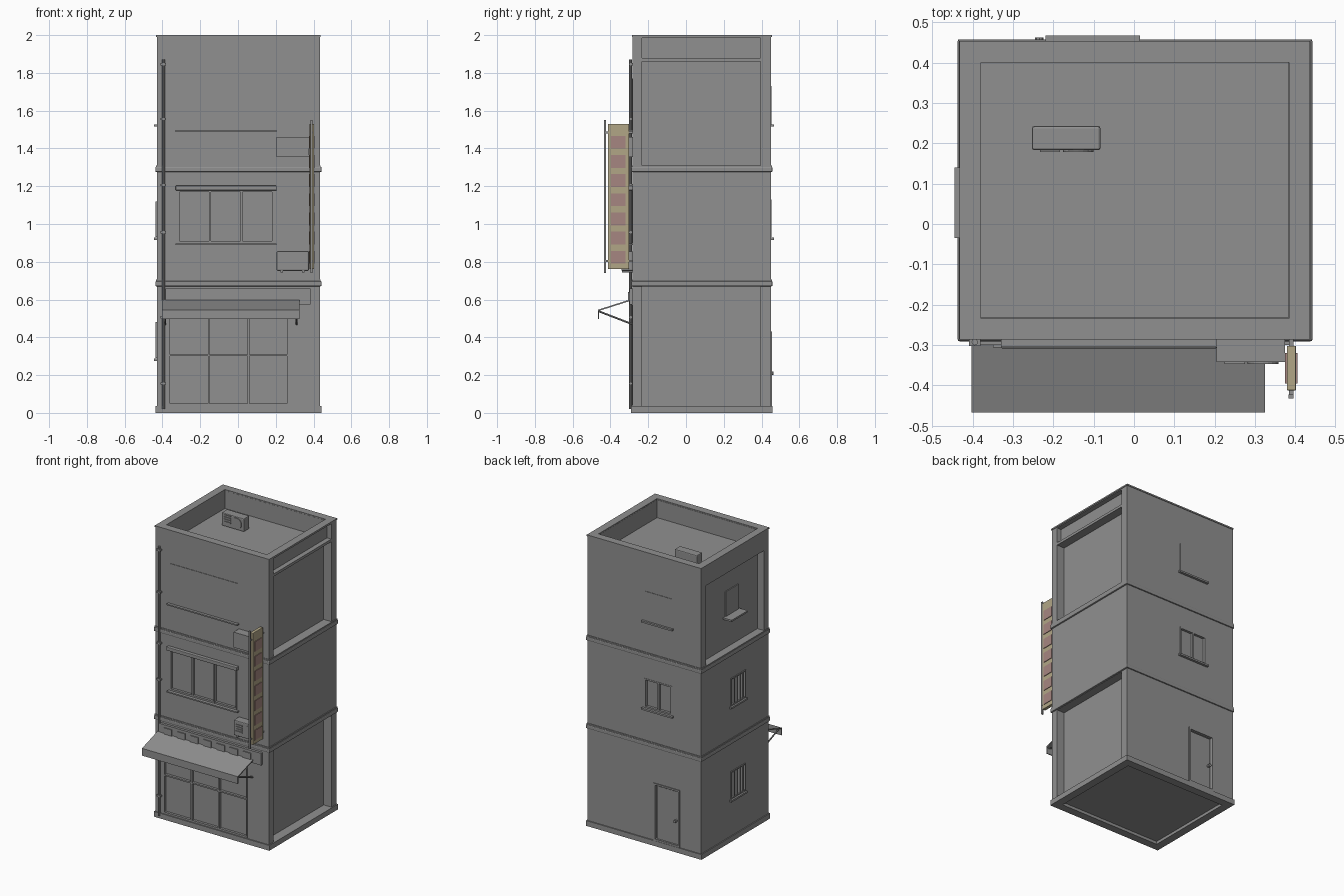
import bpy, bmesh
from mathutils import Vector, Matrix

if "Cube" in bpy.data.objects:
    bpy.data.objects.remove(bpy.data.objects["Cube"])


def material(name, rgb):
    m = bpy.data.materials.new(name)
    m.use_nodes = True
    m.diffuse_color = (*rgb, 1)
    m.node_tree.nodes["Principled BSDF"].inputs["Base Color"].default_value = (*rgb, 1)
    return m


GREY = material("concrete_grey", (0.28, 0.28, 0.28))
TAN = material("sign_tan", (0.44, 0.38, 0.24))
RED = material("sign_red", (0.38, 0.24, 0.22))


def boxes(name, spans, mat=GREY, bevel=0):
    """One object from boxes given as (x0, x1, y0, y1, z0, z1)."""
    bm = bmesh.new()
    for x0, x1, y0, y1, z0, z1 in spans:
        size = Matrix.Diagonal((x1 - x0, y1 - y0, z1 - z0, 1))
        mid = Vector((x0 + x1, y0 + y1, z0 + z1)) / 2
        bmesh.ops.create_cube(bm, size=1, matrix=Matrix.Translation(mid) @ size)
    return finish(name, bm, mat, bevel)


def finish(name, bm, mat, bevel=0):
    me = bpy.data.meshes.new(name)
    bm.to_mesh(me)
    bm.free()
    me.materials.append(mat)
    ob = bpy.data.objects.new(name, me)
    bpy.context.collection.objects.link(ob)
    if bevel:
        mod = ob.modifiers.new("soft_edge", "BEVEL")
        mod.width, mod.segments = bevel, 2
    return ob


def rod(name, a, b, r, sides=8):
    a, b = Vector(a), Vector(b)
    bm = bmesh.new()
    turn = (b - a).to_track_quat("Z", "Y").to_matrix().to_4x4()
    bmesh.ops.create_cone(bm, cap_ends=True, segments=sides, radius1=r, radius2=r,
                          depth=(b - a).length, matrix=Matrix.Translation((a + b) / 2) @ turn)
    return finish(name, bm, GREY)


# Wall planes
LEFT, RIGHT, FRONT, BACK = 0.433, -0.43, -0.283, 0.45
COL = 0.055


def wall_span(side, u0, u1, d0, d1, z0, z1):
    """Box on a wall: u runs along the wall, d is the distance out of it."""
    plane = {"front": FRONT, "back": BACK, "right": RIGHT}[side]
    s = 1 if side == "back" else -1
    lo, hi = sorted((plane + s * d0, plane + s * d1))
    return (lo, hi, u0, u1, z0, z1) if side == "right" else (u0, u1, lo, hi, z0, z1)


def frame(name, side, u0, u1, z0, z1, cols=1, rows=1, w=0.01, d0=-0.015, d1=0.003):
    bars = []
    for i in range(cols + 1):
        u = u0 + (u1 - u0 - w) * i / cols
        bars.append(wall_span(side, u, u + w, d0, d1, z0, z1))
    for j in range(rows + 1):
        z = z0 + (z1 - z0 - w) * j / rows
        bars.append(wall_span(side, u0, u1, d0, d1 - 0.001, z, z + w))
    return boxes(name, bars)


# Openings sunk into the walls: side, u0, u1, z0, z1
openings = {
    "shop_window": ("front", -0.37, 0.27, 0.04, 0.57),
    "front_window": ("front", -0.32, 0.19, 0.9, 1.18),
    "back_window": ("back", -0.21, 0, 0.93, 1.13),
    "back_door": ("back", -0.27, -0.07, 0.036, 0.43),
    "right_window_lower": ("right", -0.03, 0.13, 0.29, 0.48),
    "right_window_middle": ("right", -0.03, 0.13, 0.93, 1.12),
}

# Body with sunken wall panels, roof well and openings
body = boxes("building_body", [(RIGHT, LEFT, FRONT, BACK, 0.02, 1.992)])
y0, y1 = FRONT + COL - 0.005, BACK - COL
cuts = [
    (-0.38, 0.383, -0.232, 0.4, 1.87, 2.1),
    (0.375, 0.5, y0, y1, 0.036, 0.668),
    (0.375, 0.5, y0, y1, 1.308, 1.86),
    (0.4, 0.5, y0, y1, 1.878, 1.984),
    (-0.5, -0.38, y0, y1, 1.308, 1.86),
] + [wall_span(s, a, b, -0.015, 0.1, c, d) for s, a, b, c, d in openings.values()]
cutter = boxes("wall_cutter", cuts)
cutter.hide_render = True
cutter.hide_set(True)
cutter.display_type = "WIRE"
cut = body.modifiers.new("sunken_panels", "BOOLEAN")
cut.operation, cut.solver, cut.object = "DIFFERENCE", "EXACT", cutter


def ring(x, y, w, z0, z1):
    """Four bars around the building, x and y being (low, high)."""
    return [(x[0], x[1], y[0], y[0] + w, z0, z1), (x[0], x[1], y[1] - w, y[1], z0, z1),
            (x[0], x[0] + w, y[0] + w, y[1] - w, z0, z1),
            (x[1] - w, x[1], y[0] + w, y[1] - w, z0, z1)]


# Base course, floor bands and parapet cap
boxes("base_course", ring((-0.437, 0.441), (-0.29, 0.457), COL, 0, 0.036))
for name, z in (("lower_band", 0.67), ("upper_band", 1.275)):
    boxes(name, [(-0.438, 0.443, -0.291, 0.458, z, z + 0.028)], bevel=0.006)
    boxes(name + "_lip", [(-0.434, 0.438, -0.287, 0.454, z + 0.026, z + 0.036)])
boxes("parapet_cap", ring((-0.433, 0.437), (-0.287, 0.454), 0.053, 1.99, 2))

# Window frames
frame("shop_window_frame", *openings["shop_window"], cols=3, rows=2)
frame("front_window_frame", *openings["front_window"], cols=3)
frame("back_window_frame", *openings["back_window"], cols=2)
frame("back_door_frame", *openings["back_door"], w=0.012, d1=0.006)
for k in ("lower", "middle"):
    frame("right_window_frame_" + k, *openings["right_window_" + k], cols=5, w=0.008, d1=0.006)
boxes("blank_windows", [wall_span("front", -0.32, 0.195, 0, 0.003, 1.49, 1.77),
                        wall_span("back", -0.21, 0, 0, 0.003, 1.52, 1.73)])
boxes("right_window_upper", [(-0.387, -0.379, -0.02, 0.12, 1.53, 1.7)])

# Sills and hood
boxes("front_hood", [wall_span("front", -0.33, 0.205, 0, 0.026, 1.178, 1.203)], bevel=0.004)
boxes("front_sills", [wall_span("front", -0.33, 0.205, 0, 0.022, z, z + 0.009) for z in (0.888, 1.488)])
boxes("back_sills", [wall_span("back", -0.22, 0.015, 0, 0.017, z, z + 0.012) for z in (0.916, 1.516)])
boxes("right_sills", [wall_span("right", -0.035, 0.14, d, 0.015, z, z + 0.012)
                      for d, z in ((0, 0.276), (0, 0.916), (-0.06, 1.516))])

# Back door leaf and knob
boxes("door_leaf", [wall_span("back", -0.25, -0.09, -0.016, -0.008, 0.04, 0.41)])
rod("door_knob", (-0.235, 0.44, 0.21), (-0.235, 0.462, 0.21), 0.01)

# Drain pipe with clips
rod("drain_pipe", (-0.395, -0.293, 0.02), (-0.395, -0.293, 1.87), 0.008)
boxes("pipe_clips", [(-0.409, -0.381, -0.302, -0.28, z, z + 0.012) for z in (0.15, 0.5, 0.95, 1.2, 1.55, 1.84)])

# Fascia board with plain tiles
boxes("shop_fascia", [(-0.385, 0.385, -0.3, -0.28, 0.575, 0.658)])
boxes("fascia_tiles", [(-0.35 + i * 0.1, -0.29 + i * 0.1, -0.306, -0.299, 0.592, 0.64) for i in range(7)])

# Awning: sloped sheet with a hanging front edge, swept along x
bm = bmesh.new()
outline = [(-0.284, 0.604), (-0.467, 0.546), (-0.467, 0.496), (-0.461, 0.496), (-0.461, 0.54), (-0.284, 0.596)]
face = bm.faces.new([bm.verts.new((-0.403, y, z)) for y, z in outline])
swept = bmesh.ops.extrude_face_region(bm, geom=[face])
bmesh.ops.translate(bm, vec=(0.728, 0, 0), verts=[v for v in swept["geom"] if isinstance(v, bmesh.types.BMVert)])
bmesh.ops.recalc_face_normals(bm, faces=bm.faces)
finish("awning", bm, GREY)
for name, x in (("right", -0.385), ("left", 0.31)):
    rod("awning_brace_" + name, (x, -0.462, 0.538), (x, -0.28, 0.468), 0.005)


# Air conditioning units with slats and a fan ring
def cooler(name, x, y, z, detail=True, w=0.17, d=0.06, h=0.105):
    boxes(name, [(x, x + w, y, y + d, z, z + h)], bevel=0.006 if detail else 0)
    if detail:
        boxes(name + "_slats", [(x + 0.02, x + 0.07, y - 0.005, y + 0.01, z + k, z + k + 0.007)
                                for k in (0.03, 0.045, 0.06, 0.075)])
        rod(name + "_fan", (x + 0.115, y - 0.005, z + h / 2), (x + 0.115, y + 0.01, z + h / 2), 0.038, 20)


cooler("roof_cooler", -0.253, 0.183, 1.87, h=0.09)
cooler("front_cooler_lower", 0.205, -0.342, 0.752)
cooler("front_cooler_upper", 0.205, -0.342, 1.355, False)
boxes("cooler_brackets", [(x, x + 0.012, -0.34, -0.28, 0.742, 0.754) for x in (0.225, 0.34)])

# Hanging sign with coloured panels on both sides, its pole and arms
boxes("hanging_sign", [(0.379, 0.402, -0.413, -0.302, 0.762, 1.53)], TAN, bevel=0.003)
boxes("sign_panels", [(0.375, 0.406, -0.396, -0.32, z, z + 0.068)
                      for z in [0.79 + i * 0.1015 for i in range(7)]], RED)
boxes("sign_pole", [(0.383, 0.395, -0.433, -0.423, 0.74, 1.55)])
boxes("sign_arms", [(0.384, 0.396, -0.43, -0.28, z, z + 0.01) for z in (0.8, 1.48)])
